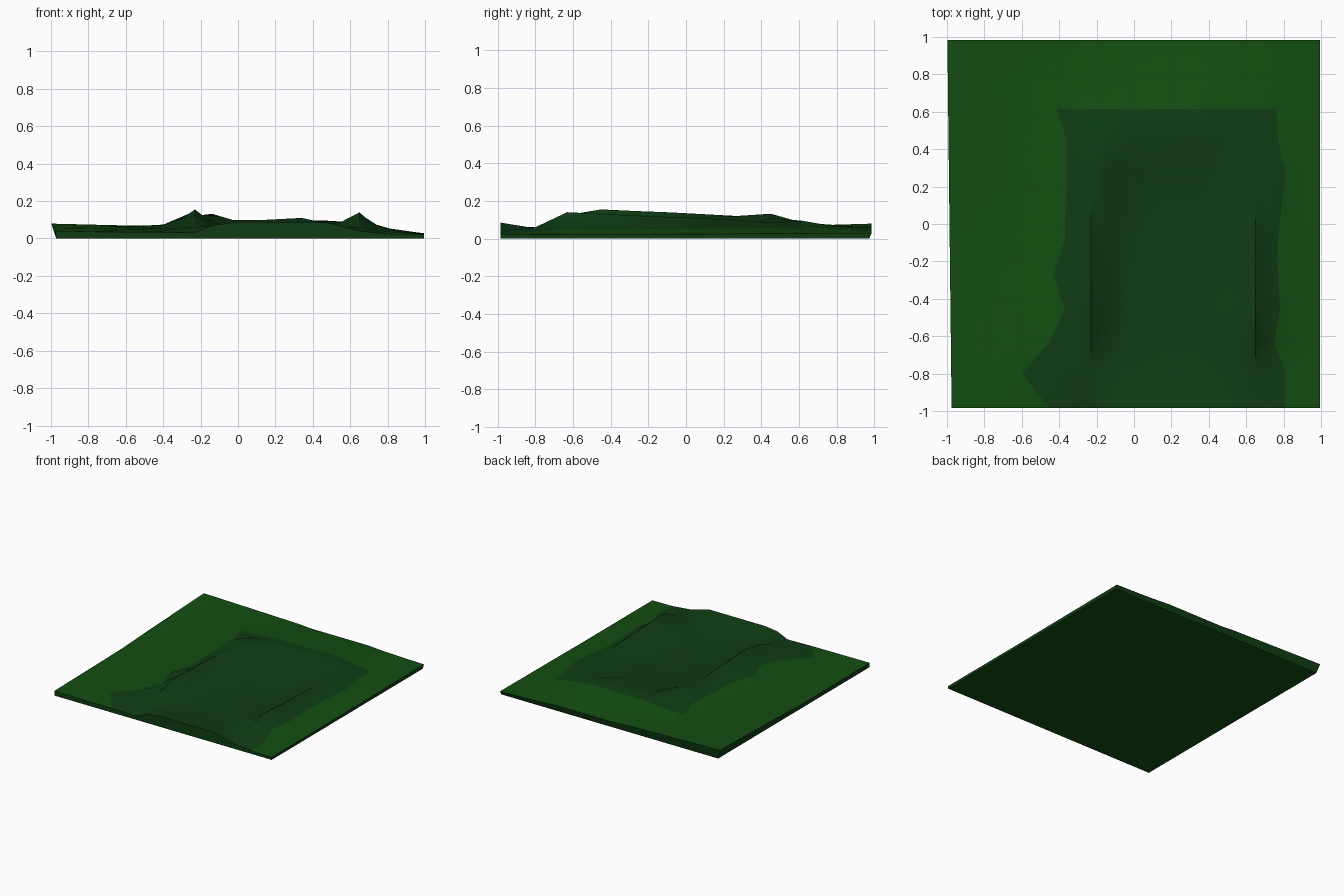
import bpy, bmesh
from math import radians

if "Cube" in bpy.data.objects:
    bpy.data.objects.remove(bpy.data.objects["Cube"])

def lerp(points, t):
    """Piecewise-linear profile lookup."""
    if t <= points[0][0]:
        return points[0][1]
    for (a, u), (b, v) in zip(points, points[1:]):
        if t <= b:
            return u + (v - u) * (t - a) / (b - a)
    return points[-1][1]

def material(name, color):
    m = bpy.data.materials.new(name)
    m.diffuse_color = color
    m.use_nodes = True
    m.node_tree.nodes["Principled BSDF"].inputs["Base Color"].default_value = m.diffuse_color
    return m

# Grid rows, and the outline of the dark patch on its left and right side
ROWS = [-0.985, -0.8, -0.63, -0.45, -0.27, -0.08, 0.27, 0.45, 0.615, 0.76, 0.985]
LEFT = [-0.45, -0.6, -0.45, -0.37, -0.43, -0.37, -0.36, -0.36, -0.41, -0.4, -0.4]
RIGHT = [0.81, 0.81, 0.75, 0.78, 0.77, 0.77, 0.81, 0.77, 0.76, 0.78, 0.78]
INNER = [-0.23, -0.14, -0.03, 0.15, 0.34, 0.48, 0.65]
PATCH = range(2, 10)     # grid columns inside the patch
BACK_ROW = 8             # last row of the patch

# Height profiles along y: left ridge, its shoulder, hollow between, right ridge
left_ridge = [(-0.985, 0.03), (-0.8, 0.06), (-0.63, 0.125), (-0.45, 0.155),
              (-0.2, 0.143), (0.1, 0.133), (0.27, 0.12), (0.45, 0.12), (0.615, 0.075), (0.985, 0.06)]
shoulder = [(-0.985, 0.07), (-0.8, 0.06), (-0.45, 0.085), (0.27, 0.1),
            (0.45, 0.132), (0.615, 0.085), (0.985, 0.058)]
hollow = [(-0.985, 0.085), (-0.8, 0.055), (-0.27, 0.045), (0.27, 0.055),
          (0.45, 0.1), (0.615, 0.095), (0.7, 0.075), (0.985, 0.05)]
right_ridge = [(-0.985, 0.04), (-0.8, 0.06), (-0.63, 0.14), (-0.27, 0.122),
               (0.27, 0.1), (0.45, 0.085), (0.615, 0.07), (0.985, 0.04)]
PROFILES = {3: left_ridge, 4: shoulder, 5: hollow, 6: hollow, 7: hollow, 8: hollow, 9: right_ridge}
foot = [(-1, 0), (-0.6, 0.025), (0.5, 0.025), (0.8, 0)]

def ground(x, y):
    """Slab surface, rising towards the back left corner."""
    back = 0.055 - 0.025 * x
    front = 0.03 - 0.008 * x
    s = lerp([(-1, 0), (-0.1, 0.1), (0.3, 0.5), (1, 1)], y)
    return front + (back - front) * s

def height(col, x, y):
    if col in PROFILES:
        z = lerp(PROFILES[col], y)
        if 0.4 < y < 0.5:                       # small knoll at the back
            z += {7: 0.01, 8: -0.02}.get(col, 0)
        return z
    return ground(x, y) + (lerp(foot, y) if col in (2, 10) else 0)

# Terrain slab with the raised patch
bm = bmesh.new()
grid = []
for r, y in enumerate(ROWS):
    edge = lerp([(-1, -0.975), (1, -0.998)], y)
    xs = [edge, (edge + LEFT[r]) / 2, LEFT[r], *INNER, RIGHT[r], 0.995]
    grid.append([bm.verts.new((x, y, height(c, x, y))) for c, x in enumerate(xs)])
n = len(grid[0])
for r in range(len(ROWS) - 1):
    for c in range(n - 1):
        f = bm.faces.new((grid[r][c], grid[r][c + 1], grid[r + 1][c + 1], grid[r + 1][c]))
        f.material_index = 1 if c in PATCH and r < BACK_ROW else 0

# Side walls and flat underside
rim = (grid[0] + [row[-1] for row in grid[1:]] + grid[-1][-2::-1]
       + [row[0] for row in grid[-2:0:-1]])
base = [bm.verts.new((max(v.co.x, -0.972), min(v.co.y, 0.972), 0)) for v in rim]
for i in range(len(rim)):
    j = (i + 1) % len(rim)
    f = bm.faces.new((rim[j], rim[i], base[i], base[j]))
    f.material_index = 1
bm.faces.new(base[::-1])
bmesh.ops.triangulate(bm, faces=[f for f in bm.faces if len(f.verts) == 4])
bmesh.ops.recalc_face_normals(bm, faces=bm.faces)

mesh = bpy.data.meshes.new("terrain")
bm.to_mesh(mesh)
bm.free()
mesh.materials.append(material("grass", (0.007, 0.075, 0.006, 1)))
mesh.materials.append(material("dark_grass", (0.005, 0.046, 0.007, 1)))
terrain = bpy.data.objects.new("terrain", mesh)
bpy.context.collection.objects.link(terrain)
bpy.context.view_layer.objects.active = terrain
terrain.select_set(True)
bpy.ops.object.shade_smooth_by_angle(angle=radians(40))
